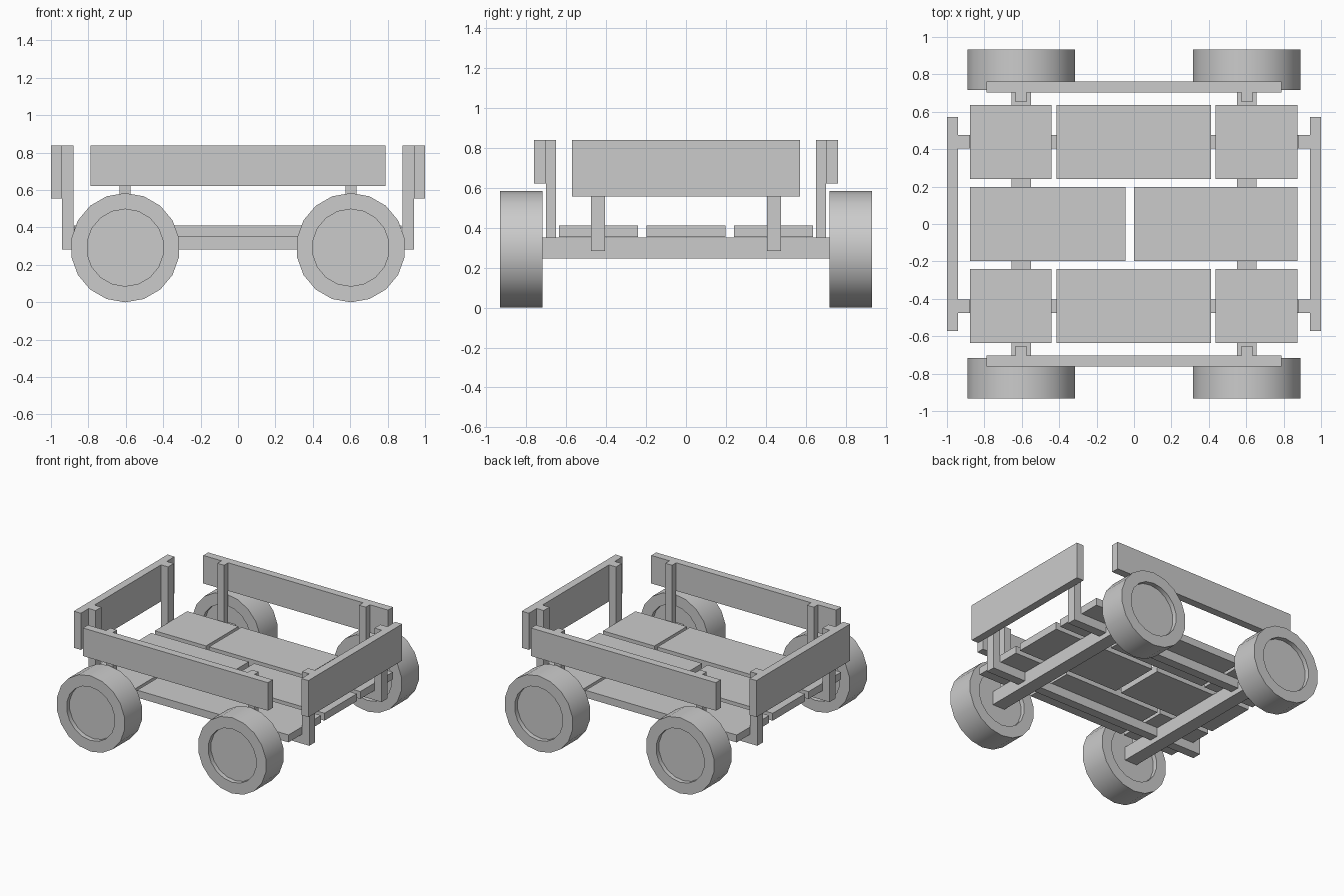
import bpy, bmesh, math
from mathutils import Matrix, Vector

if "Cube" in bpy.data.objects:
    bpy.data.objects.remove(bpy.data.objects["Cube"])


def finish(bm, name):
    mesh = bpy.data.meshes.new(name)
    bm.to_mesh(mesh)
    bm.free()
    ob = bpy.data.objects.new(name, mesh)
    bpy.context.collection.objects.link(ob)
    return ob


def box(name, x, y, z):
    """Box from (min, max) extents on each axis."""
    bm = bmesh.new()
    bmesh.ops.create_cube(bm, size=1)
    lo, hi = (Vector(p) for p in zip(*(sorted(r) for r in (x, y, z))))
    bmesh.ops.scale(bm, vec=hi - lo, verts=bm.verts)
    bmesh.ops.translate(bm, vec=(lo + hi) / 2, verts=bm.verts)
    return finish(bm, name)


def wheel(name, x, y):
    """18-sided wheel with a shallow recess on both faces."""
    bm = bmesh.new()
    bmesh.ops.create_cone(bm, cap_ends=True, segments=18, radius1=R, radius2=R,
                          depth=0.215, matrix=Matrix.Rotation(math.pi / 2, 3, 'X').to_4x4())
    caps = [f for f in bm.faces if len(f.verts) > 4]
    bmesh.ops.inset_individual(bm, faces=caps, thickness=0.086)
    bmesh.ops.inset_individual(bm, faces=caps, thickness=0, depth=-0.035)
    bmesh.ops.translate(bm, vec=(x, y, R), verts=bm.verts)
    ob = finish(bm, name)
    bpy.ops.object.select_all(action='DESELECT')
    ob.select_set(True)
    bpy.context.view_layer.objects.active = ob
    bpy.ops.object.shade_smooth_by_angle(angle=math.radians(30))


R = 0.292
TOP = 0.838      # top of the boards and posts
DECK = 0.353     # underside of the planks


def span(s, a, b):
    return (s * a, s * b)


for s in (-1, 1):
    # Running gear
    box("axle", span(s, 0.55, 0.655), (-0.755, 0.755), (0.245, 0.35))
    box("bed_rail", (-0.88, 0.88), span(s, 0.405, 0.475), (0.283, DECK))
    # Boards around the bed
    box("side_board", (-0.788, 0.788), span(s, 0.702, 0.762), (0.622, TOP))
    box("end_board", span(s, 0.94, 1.0), (-0.571, 0.571), (0.556, TOP))
    for t in (-1, 1):
        wheel("wheel", s * 0.603, t * 0.825)
        box("side_post", span(s, 0.575, 0.633), span(t, 0.652, 0.702), (0.35, TOP))
        box("end_post", span(s, 0.88, 0.94), span(t, 0.405, 0.475), (0.283, TOP))
    # Outer plank rows, three pieces each
    for x in ((-0.877, -0.44), (-0.415, 0.412), (0.437, 0.875)):
        box("outer_plank", x, span(s, 0.24, 0.635), (DECK, 0.41))

# Middle plank row, two pieces
for x in ((-0.877, -0.046), (0.0, 0.875)):
    box("middle_plank", x, (-0.197, 0.197), (DECK, 0.41))
